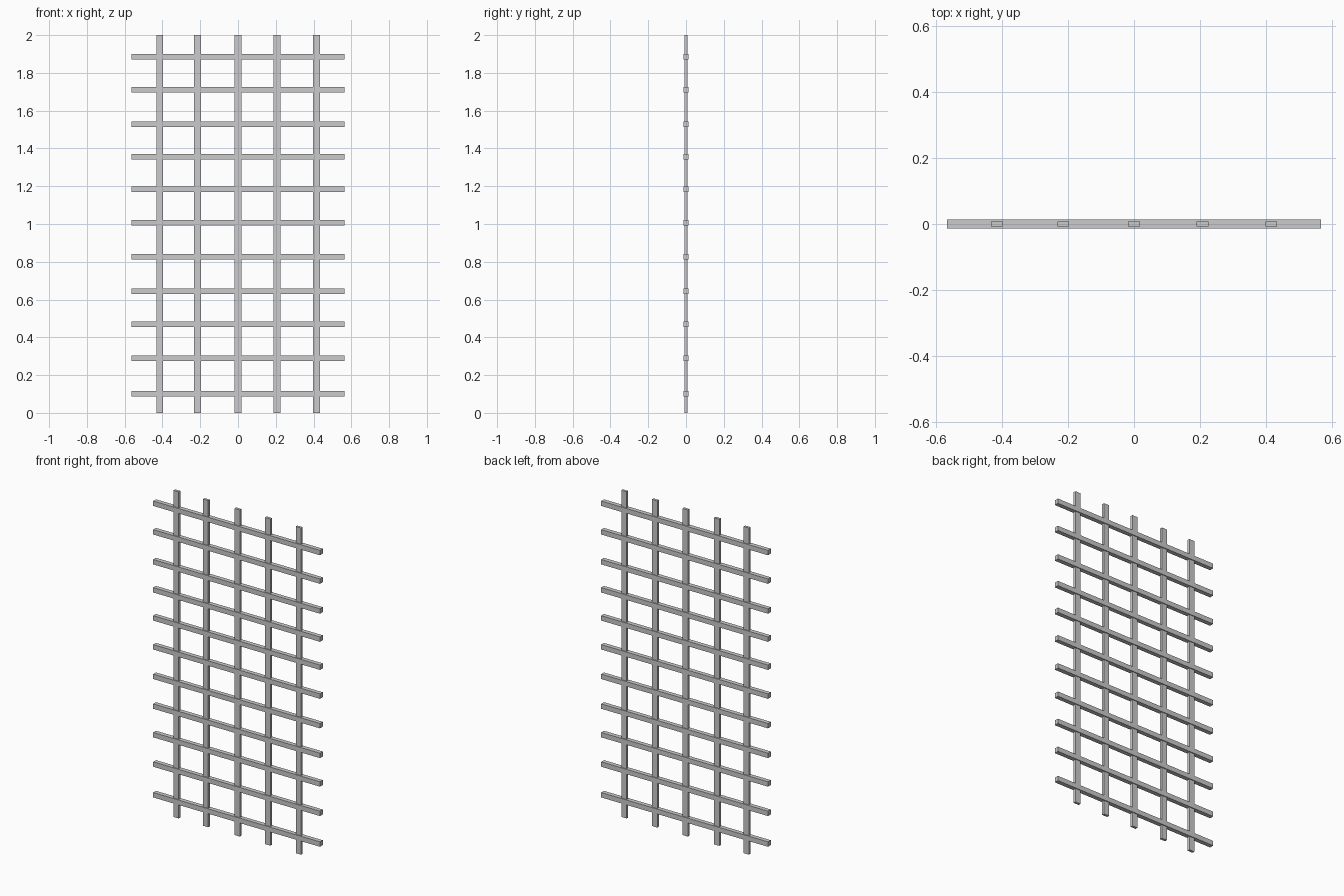
import bpy

if "Cube" in bpy.data.objects:
    bpy.data.objects.remove(bpy.data.objects["Cube"])


def bar(name, center, size):
    bpy.ops.mesh.primitive_cube_add(size=1, location=center)
    ob = bpy.context.object
    ob.name = name
    ob.scale = size
    bpy.ops.object.transform_apply(location=False, rotation=False, scale=True)
    return ob


# upright slats, thin and full height
for i, x in enumerate((-0.414, -0.214, 0.0, 0.207, 0.415)):
    bar(f"upright_slat_{i + 1}", (x, 0, 1.0), (0.036, 0.016, 2.0))

# cross rails, thicker so they stand proud of the slats on both faces
rail_heights = (0.101, 0.289, 0.469, 0.644, 0.826, 1.007,
                1.184, 1.356, 1.528, 1.711, 1.886)
for i, z in enumerate(rail_heights):
    bar(f"cross_rail_{i + 1}", (0, 0, z), (1.13, 0.027, 0.03))
